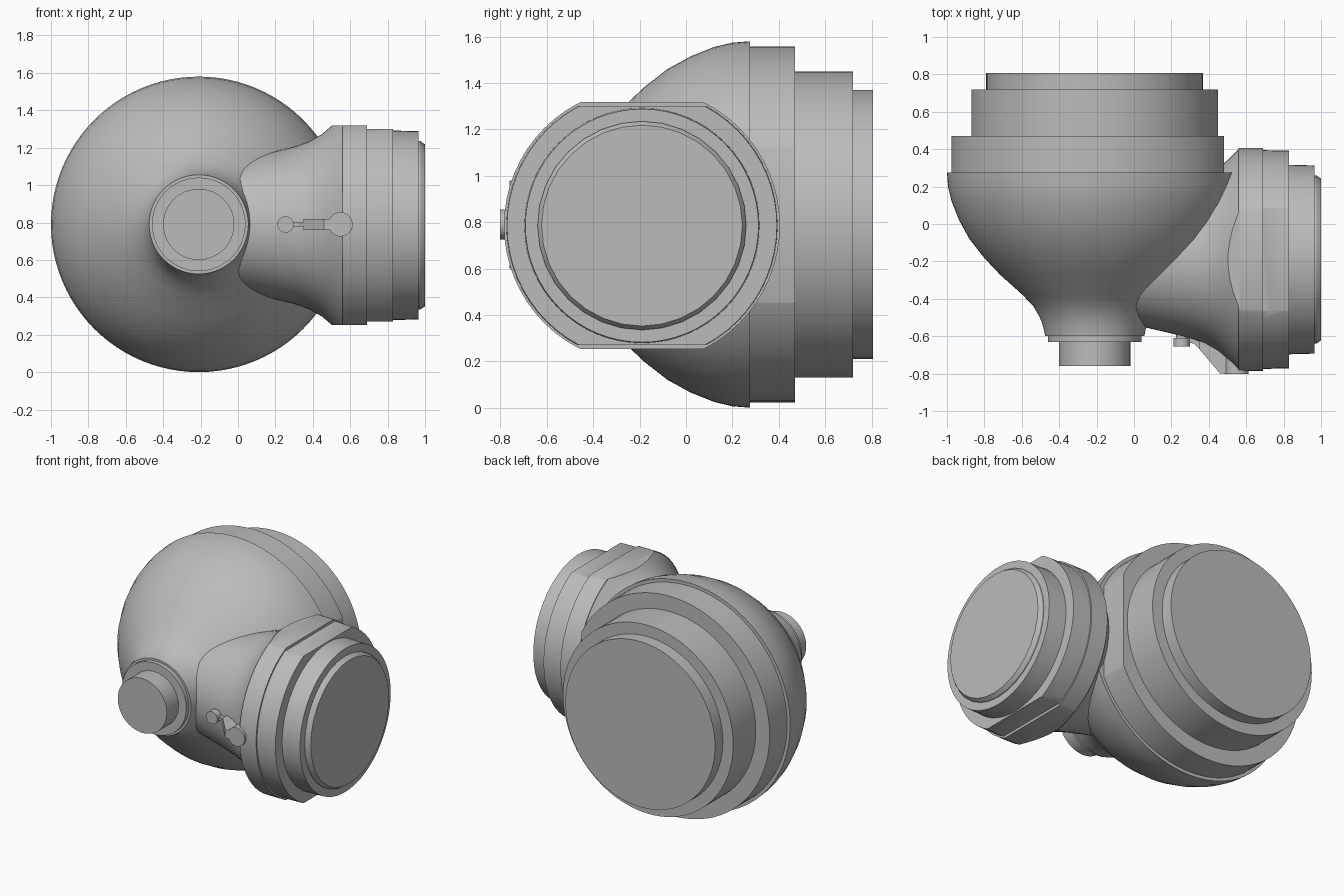
import bpy, bmesh, math
from mathutils import Matrix, Vector

old = bpy.data.objects.get("Cube")
if old:
    bpy.data.objects.remove(old)

grey = bpy.data.materials.new("plain grey")
grey.use_nodes = True
COLOUR = (0.5, 0.5, 0.5, 1)
grey.diffuse_color = COLOUR
grey.node_tree.nodes["Principled BSDF"].inputs["Base Color"].default_value = COLOUR

BODY = Vector((-0.21, 0, 0.79))
BRANCH = Vector((0, -0.19, 0.785))


def finish(name, bm, angle=30):
    bmesh.ops.recalc_face_normals(bm, faces=bm.faces)
    mesh = bpy.data.meshes.new(name)
    bm.to_mesh(mesh)
    bm.free()
    mesh.materials.append(grey)
    ob = bpy.data.objects.new(name, mesh)
    bpy.context.collection.objects.link(ob)
    bpy.ops.object.select_all(action="DESELECT")
    ob.select_set(True)
    bpy.context.view_layer.objects.active = ob
    bpy.ops.object.shade_smooth_by_angle(angle=math.radians(angle))
    return ob


def lathe(name, profile, axis, centre, segments=64, clips=()):
    """Revolve (position, radius) pairs round axis x or y, then cut flats."""
    bm = bmesh.new()
    rings = []
    for pos, r in profile:
        ring = []
        for i in range(segments):
            a = math.tau * i / segments
            u, v = r * math.cos(a), r * math.sin(a)
            p = Vector((pos, u, v)) if axis == "x" else Vector((u, pos, v))
            ring.append(bm.verts.new(p + centre))
        rings.append(ring)
    for a, b in zip(rings, rings[1:]):
        for i in range(segments):
            j = (i + 1) % segments
            bm.faces.new((a[i], a[j], b[j], b[i]))
    bm.faces.new(rings[0])
    bm.faces.new(rings[-1])
    for point, normal in clips:
        cut = bmesh.ops.bisect_plane(
            bm, geom=bm.verts[:] + bm.edges[:] + bm.faces[:], dist=1e-5,
            plane_co=point, plane_no=normal, clear_outer=True)
        edges = [e for e in cut["geom_cut"] if isinstance(e, bmesh.types.BMEdge)]
        bmesh.ops.holes_fill(bm, edges=edges, sides=0)
    return finish(name, bm)


def flats(half):
    return [(BRANCH + Vector((0, 0, s * half)), (0, 0, s)) for s in (1, -1)]


def plate(name, outline, half):
    """Extrude an x-y outline evenly above and below the branch axis."""
    bm = bmesh.new()
    face = bm.faces.new([bm.verts.new((x, y, BODY.z - half)) for x, y in outline])
    out = bmesh.ops.extrude_face_region(bm, geom=[face])
    verts = [v for v in out["geom"] if isinstance(v, bmesh.types.BMVert)]
    bmesh.ops.translate(bm, vec=(0, 0, 2 * half), verts=verts)
    return finish(name, bm)


# Main bulb, narrowing to the front neck
lathe("bulb", [(-0.6, 0.265), (-0.55, 0.275), (-0.5, 0.293), (-0.44, 0.328),
               (-0.38, 0.385), (-0.27, 0.507), (-0.18, 0.592), (-0.08, 0.67),
               (0.02, 0.725), (0.12, 0.765), (0.2, 0.784), (0.275, 0.79)],
      "y", BODY, 96)

# Stepped rear collars, the largest with a side flat beside the branch
lathe("rear_collar_large", [(0.27, 0.767), (0.47, 0.767)], "y", BODY, 96,
      [((0.48, 0, 0), (1, 0, 0))])
lathe("rear_collar_middle", [(0.46, 0.66), (0.72, 0.66)], "y", BODY, 96)
lathe("rear_collar_small", [(0.71, 0.58), (0.807, 0.58)], "y", BODY, 96)

# Front nozzle
lathe("nozzle_ring", [(-0.59, 0.25), (-0.63, 0.25)], "y", BODY)
lathe("nozzle", [(-0.62, 0.19), (-0.76, 0.19)], "y", BODY)

# Side branch with flared neck and flat-sided flanges
lathe("branch_neck", [(-0.15, 0.32), (0, 0.35), (0.1, 0.372), (0.2, 0.395),
                      (0.3, 0.42), (0.38, 0.448), (0.45, 0.488), (0.51, 0.54),
                      (0.565, 0.595)], "x", BRANCH, 64, flats(0.533))
lathe("branch_flange", [(0.56, 0.595), (0.69, 0.595)], "x", BRANCH, 64, flats(0.533))
lathe("branch_cover", [(0.68, 0.585), (0.83, 0.582)], "x", BRANCH, 64, flats(0.515))
lathe("branch_collar", [(0.82, 0.507), (0.965, 0.503)], "x", BRANCH)
lathe("branch_cap", [(0.95, 0.45), (0.975, 0.45), (1, 0.433)], "x", BRANCH, 32)

# Small latch on the front of the branch
lathe("latch_peg", [(-0.55, 0.03), (-0.61, 0.03), (-0.61, 0.044), (-0.655, 0.044)],
      "y", Vector((0.255, 0, BODY.z)), 24)
plate("latch_link", [(0.28, -0.58), (0.28, -0.63), (0.32, -0.64),
                     (0.4, -0.72), (0.4, -0.6)], 0.012)
plate("latch_arm", [(0.35, -0.6), (0.35, -0.67), (0.46, -0.8),
                    (0.55, -0.8), (0.55, -0.6)], 0.03)
lathe("latch_button", [(-0.7, 0.065), (-0.803, 0.065)], "y",
      Vector((0.548, 0, BODY.z)), 24)
